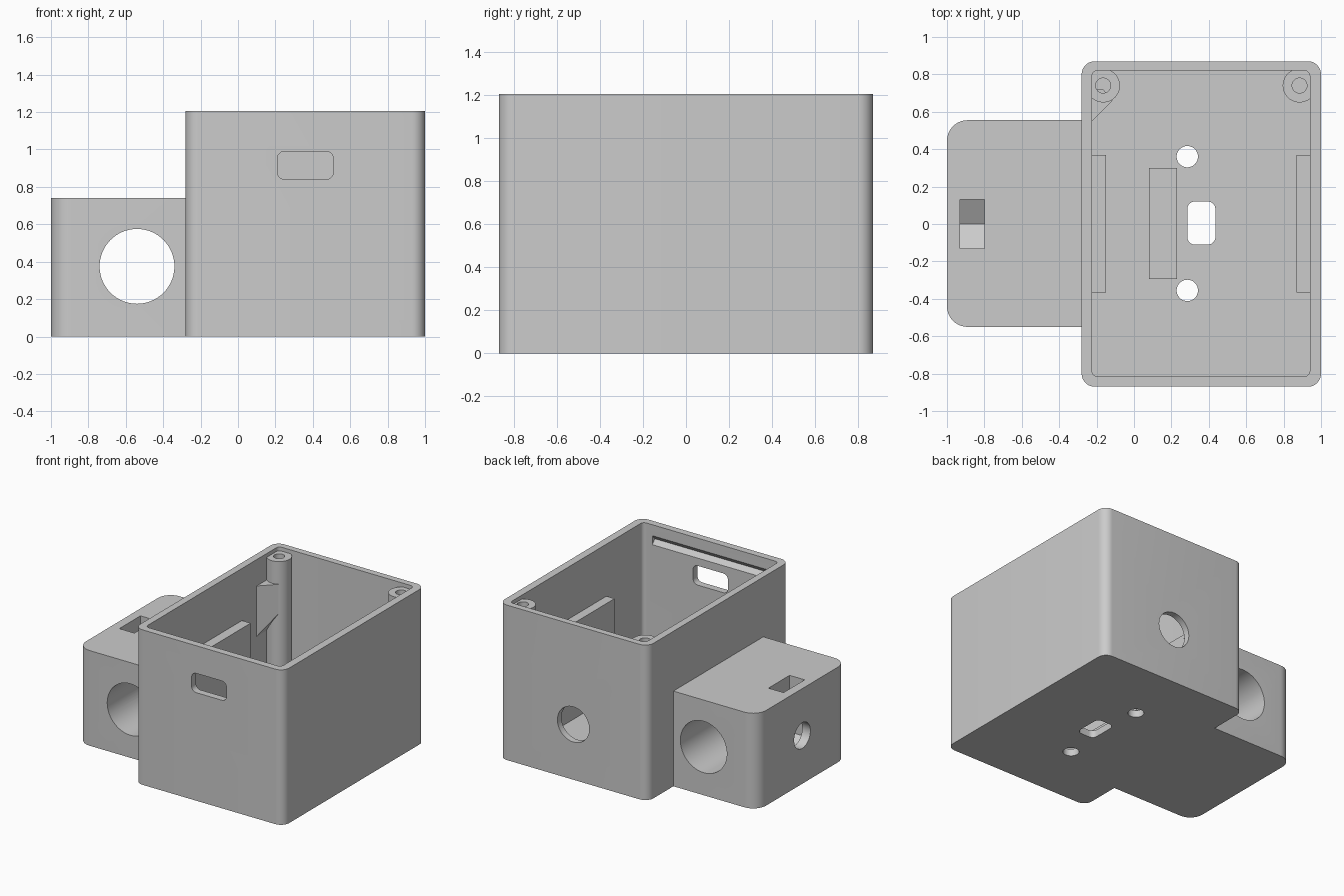
import bpy
import bmesh
from math import cos, sin, pi, radians

cube = bpy.data.objects.get("Cube")
if cube:
    bpy.data.objects.remove(cube, do_unlink=True)

grey = bpy.data.materials.new("light_grey_plastic")
grey.use_nodes = True
grey.diffuse_color = (0.6, 0.6, 0.6, 1)
grey.node_tree.nodes["Principled BSDF"].inputs["Base Color"].default_value = (0.6, 0.6, 0.6, 1)


def circle(cx, cy, r, n=48):
    return [(cx + r * cos(2 * pi * i / n), cy + r * sin(2 * pi * i / n)) for i in range(n)]


def rect(x0, x1, y0, y1, left=0, right=None, seg=10):
    """Rectangle outline with separate corner radii for its left and right ends."""
    right = left if right is None else right
    pts = []
    for x, y, sx, sy, r, start in ((x1, y1, 1, 1, right, 0), (x0, y1, -1, 1, left, 1),
                                   (x0, y0, -1, -1, left, 2), (x1, y0, 1, -1, right, 3)):
        if r == 0:
            pts.append((x, y))
            continue
        for i in range(seg + 1):
            a = (start + i / seg) * pi / 2
            pts.append((x - sx * r + r * cos(a), y - sy * r + r * sin(a)))
    return pts


def finish(name, bm):
    bmesh.ops.recalc_face_normals(bm, faces=bm.faces[:])
    mesh = bpy.data.meshes.new(name)
    bm.to_mesh(mesh)
    bm.free()
    mesh.materials.append(grey)
    obj = bpy.data.objects.new(name, mesh)
    bpy.context.collection.objects.link(obj)
    return obj


def prism(name, outline, axis, a, b):
    """Extrude a 2D outline along an axis from a to b."""
    place = {"x": lambda p, t: (t, p[0], p[1]),
             "y": lambda p, t: (p[0], t, p[1]),
             "z": lambda p, t: (p[0], p[1], t)}[axis]
    bm = bmesh.new()
    low = [bm.verts.new(place(p, a)) for p in outline]
    high = [bm.verts.new(place(p, b)) for p in outline]
    bm.faces.new(low)
    bm.faces.new(high)
    n = len(outline)
    for i in range(n):
        j = (i + 1) % n
        bm.faces.new((low[i], low[j], high[j], high[i]))
    return finish(name, bm)


def cut(obj, outline, axis, a, b):
    """Subtract an extruded outline from an object."""
    cutter = prism("cutter", outline, axis, a, b)
    cutter.hide_render = True
    mod = obj.modifiers.new("cut", "BOOLEAN")
    mod.operation = "DIFFERENCE"
    mod.solver = "EXACT"
    mod.object = cutter
    bpy.context.view_layer.objects.active = obj
    bpy.ops.object.modifier_apply(modifier=mod.name)
    bpy.data.objects.remove(cutter, do_unlink=True)


FLOOR = 0.055
parts = []

# Open main enclosure
case = prism("main_case", rect(-0.28, 1, -0.87, 0.87, 0.07), "z", 0, 1.205)
cut(case, rect(-0.225, 0.94, -0.815, 0.82, 0.03), "z", FLOOR, 1.4)
# Front window and round rear opening
cut(case, rect(0.21, 0.51, 0.84, 0.99, 0.04), "y", -1, -0.7)
cut(case, circle(0.36, 0.43, 0.137), "y", 0.7, 1)
# Floor slot and mounting holes
cut(case, rect(0.285, 0.435, -0.11, 0.12, 0.04), "z", -0.1, 0.2)
for y in (-0.355, 0.36):
    cut(case, circle(0.285, y, 0.057), "z", -0.1, 0.2)
# Lid catch groove inside the front wall
cut(case, [(-0.8, 1.05), (-0.815, 1.05), (-0.845, 1.085), (-0.815, 1.12), (-0.8, 1.12)],
    "x", -0.14, 0.86)
parts.append(case)

# Side housing with cross bore, screw hole and nut trap
side = prism("side_housing", rect(-1, -0.28, -0.55, 0.555, 0.11, 0), "z", 0, 0.74)
cut(side, circle(-0.54, 0.375, 0.2, 64), "y", -1, 1)
cut(side, circle(0, 0.375, 0.1), "x", -1.2, -0.6)
cut(side, [(-0.13, 0.9), (-0.13, 0.3), (0, 0.225), (0.13, 0.3), (0.13, 0.9)],
    "x", -0.93, -0.8)
parts.append(side)

# Lid screw posts in the rear corners
for label, x in (("right", -0.165), ("left", 0.885)):
    post = prism(label + "_screw_post", circle(x, 0.74, 0.09), "z", 0.03, 1.175)
    cut(post, circle(x, 0.74, 0.04, 32), "z", 0.7, 1.4)
    parts.append(post)

# Inner support ribs on both side walls
for label, x0, x1 in (("right", -0.24, -0.15), ("left", 0.87, 0.96)):
    parts.append(prism(label + "_support_rib", rect(x0, x1, -0.365, 0.37), "z", 0.03, 0.8))

# Low block on the floor
parts.append(prism("floor_block", rect(0.08, 0.23, -0.295, 0.3), "z", 0.03, 0.12))

# Corner wedge with a sloping underside beside the right post
bm = bmesh.new()
for x, y, low in ((-0.23, 0.545, 0.6), (-0.115, 0.66, 0.77), (-0.165, 0.72, 0.77), (-0.23, 0.72, 0.6)):
    bm.verts.new((x, y, low))
    bm.verts.new((x, y, 1.0))
bmesh.ops.convex_hull(bm, input=bm.verts[:])
parts.append(finish("corner_wedge", bm))

# Smooth rounded walls, keep edges sharp
bpy.ops.object.select_all(action="DESELECT")
for obj in parts:
    obj.select_set(True)
bpy.context.view_layer.objects.active = case
bpy.ops.object.shade_smooth_by_angle(angle=radians(30))
